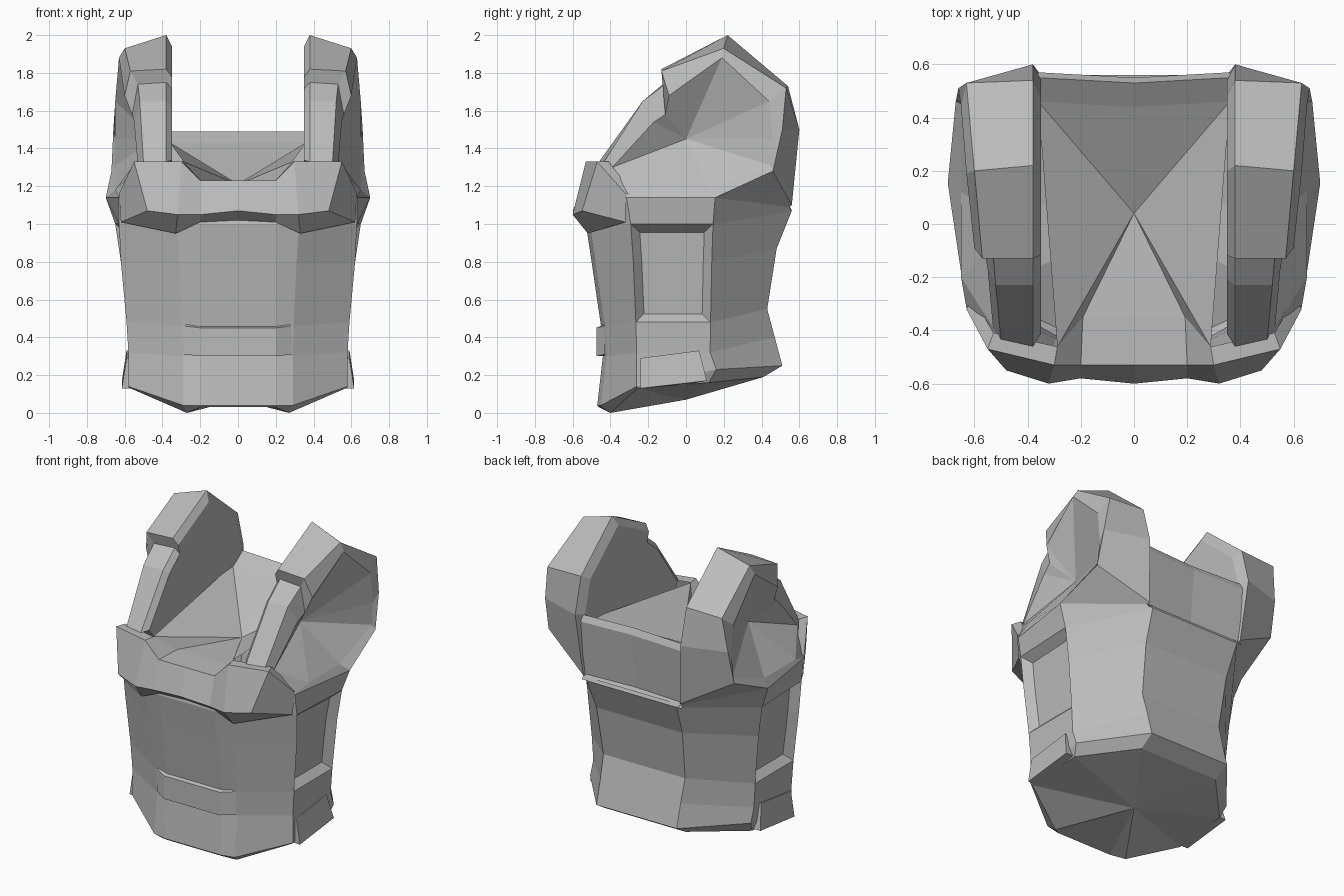
import bpy
import bmesh
from mathutils import Vector

if "Cube" in bpy.data.objects:
    bpy.data.objects.remove(bpy.data.objects["Cube"], do_unlink=True)

colour = (.5, .5, .5, 1)
grey = bpy.data.materials.new("armour grey")
grey.use_nodes = True
grey.diffuse_color = colour
grey.node_tree.nodes["Principled BSDF"].inputs["Base Color"].default_value = colour


def loft(bm, rows, closed=False):
    """Bridge rows of points; a row holding one point becomes a fan tip."""
    size = max(len(row) for row in rows)
    known = {}

    def vert(point):
        key = tuple(round(c, 4) for c in point)
        if key not in known:
            known[key] = bm.verts.new(key)
        return known[key]

    grid = [[vert(p) for p in (row * size if len(row) == 1 else row)] for row in rows]
    faces = {}
    for level, (lower, upper) in enumerate(zip(grid, grid[1:])):
        for i in range(size if closed else size - 1):
            j = (i + 1) % size
            corners = list(dict.fromkeys([lower[i], lower[j], upper[j], upper[i]]))
            if len(corners) > 2:
                faces[level, i] = bm.faces.new(corners)
    bm.normal_update()
    return faces


def finish(name, bm):
    """Turn a half mesh into a mirrored, flat-shaded object."""
    mesh = bpy.data.meshes.new(name)
    bm.to_mesh(mesh)
    bm.free()
    mesh.materials.append(grey)
    obj = bpy.data.objects.new(name, mesh)
    bpy.context.collection.objects.link(obj)
    mirror = obj.modifiers.new("mirror", "MIRROR")
    mirror.use_clip = True


def part(name, rows, closed=False):
    bm = bmesh.new()
    loft(bm, rows, closed)
    finish(name, bm)


# Torso: half rings guided by a front, a side and a back profile
def torso_ring(front, side, back):
    front_y, front_z = front
    side_x, side_z = side
    back_y, back_z = back
    panel = side_x / 2
    return [(0, front_y, front_z),
            (.2, front_y, front_z),
            (panel, front_y + .02, front_z),
            (min(side_x, .63), -.45 * side_x, side_z),
            (side_x, .22 * side_x, side_z),
            (panel, back_y, back_z),
            (0, back_y, back_z)]


front_profile = [(-.47, .04), (-.44, .3), (-.45, .46), (-.5, .8), (-.53, 1), (-.5, 1.14)]
side_profile = [(.58, .14), (.58, .32), (.59, .48), (.62, .8), (.65, 1), (.7, 1.14)]
back_profile = [(.51, .25), (.47, .4), (.43, .55), (.48, .87), (.56, 1.07), (.55, 1.09)]
rings = [torso_ring(*points) for points in zip(front_profile, side_profile, back_profile)]
underside = torso_ring((-.46, .03), (.57, .13), (.41, .19))
underside[2] = (.27, -.4, 0)
underside[4] = (.56, .12, .16)
rings[0][4] = (.58, .16, .23)

bm = bmesh.new()
faces = loft(bm, [[(0, 0, .07)], underside] + rings)

# Recessed window in each side panel
window = [faces[4, 3], faces[5, 3]]
bmesh.ops.inset_region(bm, faces=window, thickness=.045, depth=0, use_even_offset=True)
window_verts = list({v for face in window for v in face.verts})
bmesh.ops.translate(bm, verts=window_verts, vec=(-.05, 0, 0))
finish("torso", bm)

# Raised chest plate with an undercut lip and a top shelf
chest_base = [(0, -.6, 1.07), (.2, -.58, 1.05), (.32, -.6, 1.05),
              (.48, -.55, 1.07), (.62, -.32, 1.01)]
chest_top = [(0, -.53, 1.23), (.2, -.53, 1.23), (.3, -.53, 1.33),
             (.55, -.47, 1.33), (.63, -.32, 1.16)]
chest_lip = [(0, -.53, 1.02), (.2, -.53, 1.01), (.33, -.52, .95)] + chest_base[-1:] * 2
chest_shelf = [(x * .96, y * (.66 if x < .25 else .87), z) for x, y, z in chest_top]
part("chest_plate", [chest_lip, chest_base, chest_top, chest_shelf])

# Upper back panel with a bevelled neck edge
back_edge = [(.56, 1.07), (.54, 1.1), (.57, 1.45), (.55, 1.49), (.46, 1.43)]
back_rows = [[(.36, y, z), (0, y - .02, z)] for y, z in back_edge]
part("back_panel", back_rows)

# Sunken neck opening
part("neck_opening", [chest_shelf[:3] + back_rows[-1], [(0, .04, 1.21)]])

# Shoulders: the ridge runs up the strap, over the pad and down the back
ridge_path = [(-.46, 1.33), (-.23, 1.65), (-.11, 1.75), (-.13, 1.82),
              (.22, 2), (.54, 1.73), (.6, 1.5), (.56, 1.1)]
outer_path = [(.5, -.44, 1.32), (.52, -.23, 1.65), (.53, -.11, 1.74), (.57, -.13, 1.81),
              (.6, .2, 1.93), (.63, .53, 1.72), (.66, .51, 1.5), (.67, .46, 1.28)]
rim_path = [(-.39, 1.3), (-.17, 1.54), (-.11, 1.58), (-.09, 1.68), (.19, 1.88),
            (.44, 1.65), (.46, 1.45), (.45, 1.31), (.12, 1.18), (-.2, 1.18)]

# The loop closes along the top corners of the torso
fore, aft, rear = rings[-1][3:6]
ridge = [(.38 if z > 1.2 else .35, y, z) for y, z in ridge_path] + [rear, fore]
outer = outer_path + [aft, fore]
rim = [(min(p[0] + .03, .65), y, z) for p, (y, z) in zip(outer, rim_path)]
neck_side = Vector((.35, 0, 1.4))
inner = [(.35, *Vector(p).lerp(neck_side, .1).yz) for p in ridge]
part("shoulder", [[(.45, 0, 1.45)], rim, outer, ridge, inner, [neck_side]], closed=True)

# Belt across the front, tapering into the panel corners
belt_profile = [(-.43, .3), (-.475, .3), (-.475, .45), (-.44, .46)]
part("front_belt", [[(0, y, z), (.2, y, z), (.285, -.43, z + .01)] for y, z in belt_profile])


# Flared flap at the foot of each side
def flap_ring(x, aft_y, z):
    return [(.52, -.24, z), (x, -.24, z), (x, aft_y, z + .04), (.52, aft_y, z + .04)]


part("side_flap", [[(.56, 0, .15)], flap_ring(.615, .11, .13),
                   flap_ring(.59, .07, .29), [(.56, 0, .31)]], closed=True)
